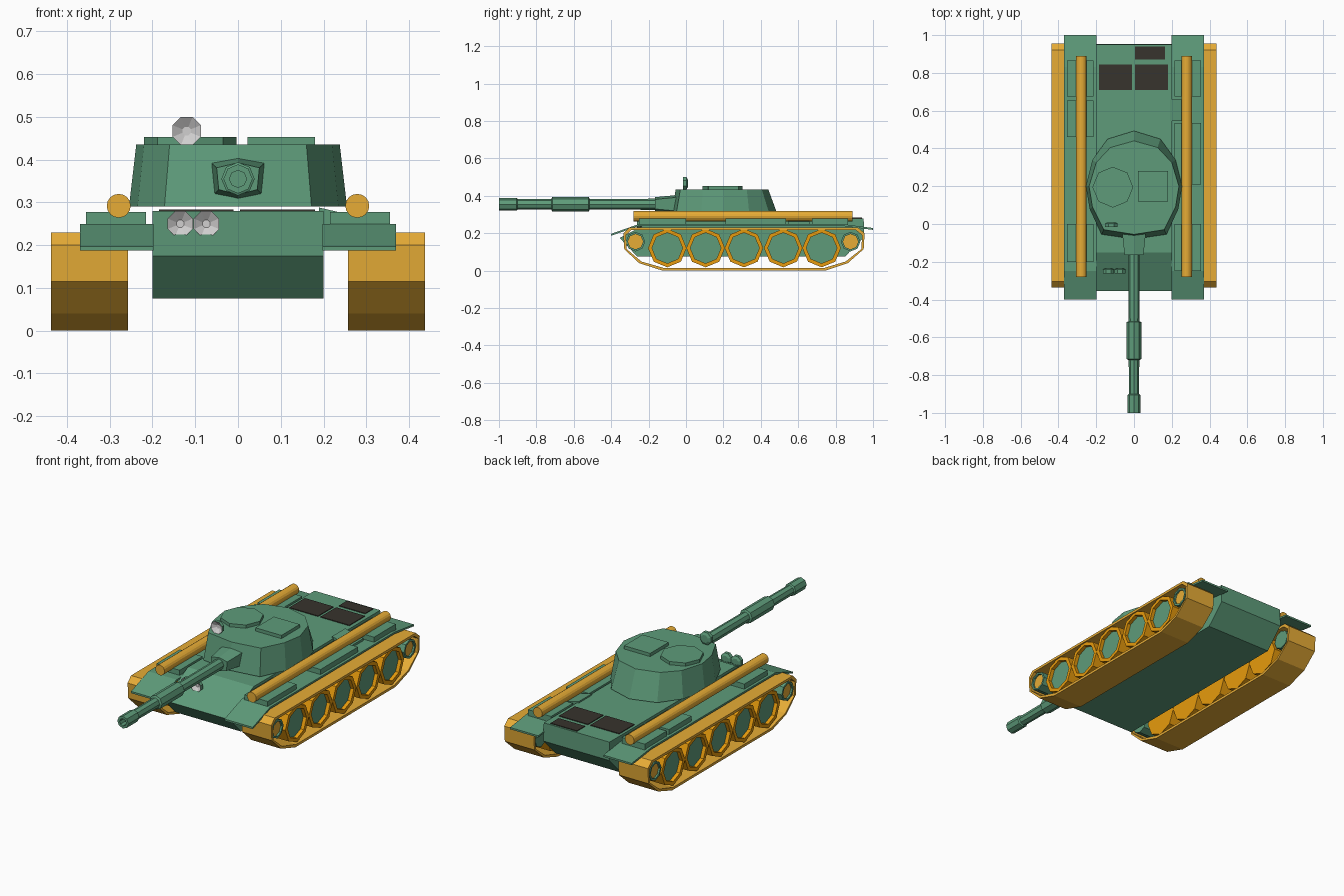
import bpy, bmesh, math

if "Cube" in bpy.data.objects:
    bpy.data.objects.remove(bpy.data.objects["Cube"])


def material(name, rgb):
    m = bpy.data.materials.new(name)
    m.diffuse_color = (*rgb, 1)
    m.use_nodes = True
    m.node_tree.nodes["Principled BSDF"].inputs["Base Color"].default_value = m.diffuse_color
    return m


GREEN = material("hull green", (0.112, 0.33, 0.195))
ORANGE = material("track orange", (0.87, 0.45, 0.04))
WHEEL = material("wheel orange", (0.81, 0.33, 0.004))
DARK = material("grille dark brown", (0.038, 0.033, 0.026))
GREY = material("lamp grey", (0.64, 0.63, 0.63))


def loft(name, rings, mats, idx=None, closed=False):
    """Skin a list of equal-length rings; idx = material per band (caps first and last)."""
    bm = bmesh.new()
    vr = [[bm.verts.new(p) for p in r] for r in rings]
    n = len(rings[0])
    idx = idx or [0] * (len(rings) + 1)
    pairs = list(zip(vr, vr[1:]))
    if closed:
        pairs.append((vr[-1], vr[0]))
    for k, (a, b) in enumerate(pairs):
        for i in range(n):
            j = (i + 1) % n
            bm.faces.new((a[i], a[j], b[j], b[i])).material_index = idx[k + 1]
    if not closed:
        bm.faces.new(vr[0]).material_index = idx[0]
        bm.faces.new(vr[-1]).material_index = idx[-1]
    bmesh.ops.recalc_face_normals(bm, faces=bm.faces)
    me = bpy.data.meshes.new(name)
    bm.to_mesh(me)
    bm.free()
    for m in mats:
        me.materials.append(m)
    ob = bpy.data.objects.new(name, me)
    bpy.context.collection.objects.link(ob)
    return ob


def box(name, x0, x1, y0, y1, z0, z1, mat):
    return loft(name, [[(x0, y0, z), (x1, y0, z), (x1, y1, z), (x0, y1, z)] for z in (z0, z1)], [mat])


def extrude_x(name, profile, x0, x1, mat):
    return loft(name, [[(x, y, z) for y, z in profile] for x in (x0, x1)], [mat])


def lathe(name, axis, centre, profile, sides, mats, idx=None, turn=0.0):
    """profile = (distance along axis, radius); turn = rotation in sides."""
    rings = []
    for d, r in profile:
        ring = []
        for i in range(sides):
            a = 2 * math.pi * (i + turn) / sides
            u, w = r * math.sin(a), r * math.cos(a)
            off = {'x': (d, u, w), 'y': (u, d, w), 'z': (u, w, d)}[axis]
            ring.append(tuple(c + o for c, o in zip(centre, off)))
        rings.append(ring)
    return loft(name, rings, mats, idx)


# hull with sloped nose and undercut rear
extrude_x("hull", [(-0.26, 0.075), (-0.355, 0.175), (-0.15, 0.28), (0.95, 0.28),
                   (0.952, 0.18), (0.85, 0.075)], -0.2, 0.2, GREEN)

# engine grilles
for i, (x0, x1, y0, y1) in enumerate([(-0.185, -0.01, 0.71, 0.845), (0.005, 0.18, 0.71, 0.845),
                                      (0.005, 0.165, 0.87, 0.94)]):
    box(f"engine_grille_{i}", x0, x1, y0, y1, 0.277, 0.284, DARK)

# running gear, fenders and logs on both sides
TRACK = [(-0.305, 0.23), (-0.335, 0.2), (-0.33, 0.115), (-0.25, 0.04), (-0.125, 0),
         (0.745, 0), (0.865, 0.04), (0.95, 0.115), (0.955, 0.2), (0.92, 0.23)]
INNER = [((y - 0.31) * 0.98 + 0.31, (z - 0.115) * 0.88 + 0.115) for y, z in TRACK]
FENDER = [(-0.4, 0.197), (-0.25, 0.25), (0.83, 0.25), (1.0, 0.228),
          (1.0, 0.218), (0.83, 0.24), (-0.25, 0.24), (-0.4, 0.187)]
for s, side in ((-1, "left"), (1, "right")):
    bands = [(0.257, TRACK), (0.437, TRACK), (0.437, INNER), (0.257, INNER)]
    loft(f"track_{side}", [[(s * x, y, z) for y, z in p] for x, p in bands], [ORANGE],
         closed=True)
    for i, y in enumerate((-0.1, 0.105, 0.31, 0.52, 0.725)):
        lathe(f"road_wheel_{side}_{i}", 'x', (0, y, 0.121),
              [(s * 0.265, 0.103), (s * 0.43, 0.103), (s * 0.43, 0.082), (s * 0.41, 0.082)],
              8, [WHEEL, GREEN], [0, 0, 0, 0, 1])
    for end, y in (("front", -0.27), ("rear", 0.88)):
        lathe(f"{end}_small_wheel_{side}", 'x', (0, y, 0.155),
              [(s * 0.265, 0.052), (s * 0.43, 0.052), (s * 0.43, 0.041), (s * 0.42, 0.041)],
              8, [GREEN, ORANGE], [0, 0, 0, 0, 1])
    extrude_x(f"fender_{side}", FENDER, s * 0.198, s * 0.37, GREEN)
    lathe(f"log_{side}", 'y', (s * 0.279, 0, 0.292), [(-0.28, 0.028), (0.89, 0.028)], 16, [ORANGE])

# stowage boxes on the fenders
for i, (s, y0, y1) in enumerate([(-1, -0.2, 0.0), (-1, 0.46, 0.655), (-1, 0.675, 0.865),
                                 (1, -0.25, 0.0), (1, 0.21, 0.535), (1, 0.675, 0.865)]):
    box(f"stowage_box_{i}", s * 0.215, s * 0.355, y0, y1, 0.245, 0.278, GREEN)
loft("sloped_box", [[(0.19, y, 0.245), (0.19, y, 0.288), (0.3, y, 0.262), (0.3, y, 0.245)]
                    for y in (0.545, 0.66)], [GREEN])


# turret, lofted from mirrored half outlines
def outline(half, z):
    return [(x, y, z) for x, y in half] + [(-x, y, z) for x, y in half[-2:0:-1]]


loft("turret", [
    outline([(0, -0.08), (0.172, -0.055), (0.235, 0.08), (0.255, 0.2), (0.22, 0.34),
             (0.14, 0.45), (0, 0.493)], 0.29),
    outline([(0, -0.055), (0.16, -0.03), (0.22, 0.09), (0.238, 0.2), (0.2, 0.325),
             (0.125, 0.405), (0, 0.44)], 0.435)], [GREEN])
lathe("round_hatch", 'z', (-0.112, 0.195, 0), [(0.43, 0.108), (0.453, 0.108)], 8, [GREEN])
box("square_hatch", 0.022, 0.18, 0.12, 0.28, 0.43, 0.453, GREEN)


# mantlet and barrel
def mantlet_ring(y, w, top, bottom):
    return [(0, y, top), (w, y, top - 0.012), (w * 0.9, y, bottom + 0.012),
            (0, y, bottom), (-w * 0.9, y, bottom + 0.012), (-w, y, top - 0.012)]


loft("mantlet", [mantlet_ring(0.0, 0.064, 0.41, 0.305), mantlet_ring(-0.06, 0.061, 0.403, 0.308),
                 mantlet_ring(-0.165, 0.05, 0.393, 0.318)], [GREEN])
lathe("gun_barrel", 'y', (0, 0, 0.355),
      [(-0.1, 0.03), (-0.515, 0.028), (-0.52, 0.039), (-0.715, 0.039), (-0.72, 0.028),
       (-0.9, 0.027), (-0.905, 0.034), (-1.0, 0.034), (-1.0, 0.02), (-0.96, 0.02)], 8, [GREEN])

# dished lamps: one on the turret, two on the nose
for name, x, y, z, r in (("turret_lamp", -0.12, 0.0, 0.467, 0.036),
                         ("headlamp_outer", -0.135, -0.245, 0.25, 0.032),
                         ("headlamp_inner", -0.074, -0.245, 0.25, 0.032)):
    lathe(name, 'y', (x, y, z), [(0.0, r * 0.3), (-0.016, r), (0.003, r), (0.01, r * 0.6)],
          8, [GREY, GREEN], [0, 0, 1, 1, 1], turn=0.5)
